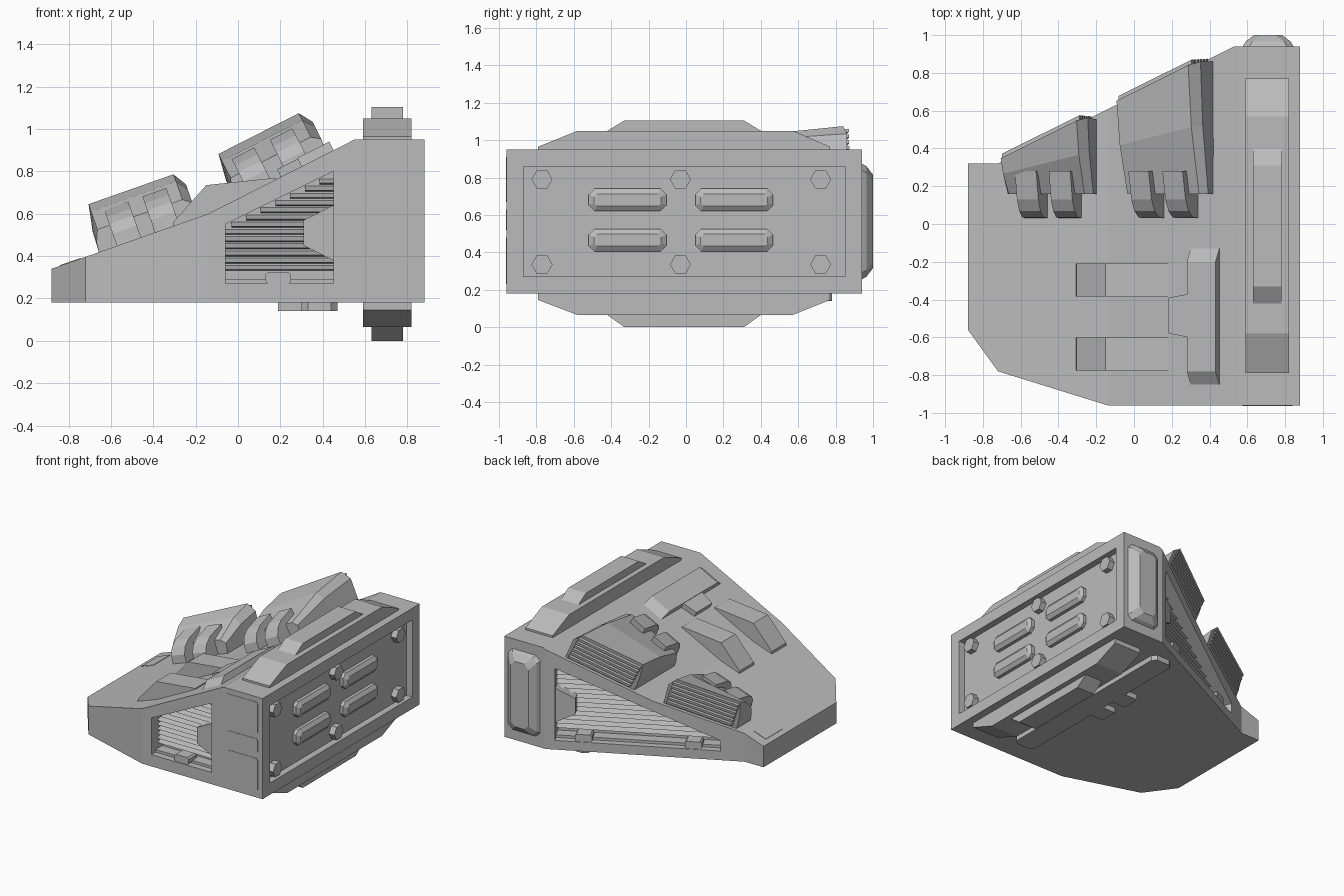
import bpy, bmesh, math
from mathutils import Vector, Matrix

if "Cube" in bpy.data.objects:
    bpy.data.objects.remove(bpy.data.objects["Cube"], do_unlink=True)

grey = bpy.data.materials.new("hull grey")
grey.use_nodes = True
grey.diffuse_color = (0.5, 0.5, 0.5, 1)
grey.node_tree.nodes["Principled BSDF"].inputs["Base Color"].default_value = (0.5, 0.5, 0.5, 1)


def loft(name, rings):
    """Closed solid through matching rings of points."""
    bm = bmesh.new()
    vs = [[bm.verts.new(p) for p in ring] for ring in rings]
    n = len(vs[0])
    for r, q in zip(vs, vs[1:]):
        for i in range(n):
            bm.faces.new((r[i], r[(i + 1) % n], q[(i + 1) % n], q[i]))
    bm.faces.new(vs[0])
    bm.faces.new(vs[-1])
    bmesh.ops.recalc_face_normals(bm, faces=bm.faces)
    mesh = bpy.data.meshes.new(name)
    bm.to_mesh(mesh)
    bm.free()
    mesh.materials.append(grey)
    obj = bpy.data.objects.new(name, mesh)
    bpy.context.collection.objects.link(obj)
    return obj


def frame(origin, a, b, c):
    m = Matrix((a, b, c)).transposed().to_4x4()
    m.translation = Vector(origin)
    return m


def prism(name, fr, pts, c0, c1):
    return loft(name, [[fr @ Vector((a, b, c)) for a, b in pts] for c in (c0, c1)])


def rect(a0, a1, b0, b1, cut=0):
    if not cut:
        return [(a0, b0), (a1, b0), (a1, b1), (a0, b1)]
    return [(a0 + cut, b0), (a1 - cut, b0), (a1, b0 + cut), (a1, b1 - cut),
            (a1 - cut, b1), (a0 + cut, b1), (a0, b1 - cut), (a0, b0 + cut)]


def carve(obj, cutter):
    mod = obj.modifiers.new("cut", "BOOLEAN")
    mod.operation, mod.solver, mod.object = "DIFFERENCE", "EXACT", cutter
    with bpy.context.temp_override(object=obj, active_object=obj, selected_objects=[obj]):
        bpy.ops.object.modifier_apply(modifier=mod.name)
    bpy.data.objects.remove(cutter, do_unlink=True)


X, Y, Z = (1, 0, 0), (0, 1, 0), (0, 0, 1)
roof = [(-0.88, 0.34), (-0.14, 0.60), (0.55, 0.95), (0.88, 0.95)]


def roof_z(x):
    for (x0, z0), (x1, z1) in zip(roof, roof[1:]):
        if x <= x1:
            return z0 + (x - x0) * (z1 - z0) / (x1 - x0)


def slant_y(x):
    return 0.32 + (x + 0.72) * 0.496


# Frames: c points out of each wall
ground = frame((0, 0, 0), X, Y, Z)
along_y = frame((0, 0, 0), X, Z, Y)
along_x = frame((0, 0, 0), Y, Z, X)
front = frame((0, -0.96, 0), X, Z, (0, -1, 0))
side = frame((0.88, 0, 0), Y, Z, X)
back = frame((0, 0.94, 0), X, Z, Y)
d = Vector((1.25, 0.62, 0)).normalized()
slant = frame((-0.72, 0.32, 0), d, Z, (-d.y, d.x, 0))

# Wedge hull: outline raised, then cut to the sloping roof
outline = [(-0.88, -0.56), (-0.72, -0.78), (-0.14, -0.96), (0.88, -0.96),
           (0.88, 0.94), (0.53, 0.94), (-0.72, 0.32), (-0.88, 0.32)]
hull = prism("hull", ground, outline, 0.18, 1.2)
above = [(-1, roof_z(-1))] + roof[1:3] + [(1, 0.95), (1, 1.5), (-1, 1.5)]
carve(hull, prism("cutter", along_y, above, -1.2, 1.2))

# Wall recesses
front_hole = [(-0.06, 0.27), (0.45, 0.27), (0.45, 0.80), (-0.06, 0.55)]
slant_hole = [(0.17, 0.25), (1.33, 0.25), (1.33, 0.80), (0.17, 0.33)]
carve(hull, prism("cutter", front, front_hole, -0.13, 0.05))
carve(hull, prism("cutter", slant, slant_hole, -0.13, 0.05))
carve(hull, prism("cutter", side, rect(-0.87, 0.85, 0.27, 0.86), -0.05, 0.05))

# Vent louvres, tapered block, sill and knobs inside the two vents
for tag, fr, hole, knobs in (("front", front, front_hole, [0.19]),
                             ("rear", slant, slant_hole, [0.36, 1.13])):
    (a0, b0), (a1, _), (_, b2), (_, b3) = hole
    z = b0 + 0.06
    while z < b2 - 0.05:
        left = a0 + max(0, (z + 0.03 - b3) / (b2 - b3)) * (a1 - a0)
        loft(tag + "_louvre", [[fr @ Vector(p) for p in
                                ((a, z, -0.14), (a, z + 0.03, -0.14), (a, z + 0.006, -0.07))]
                               for a in (left, a1)])
        z += 0.034
    block = [(a1 - 0.14, 0.45), (a1, 0.38), (a1, 0.64), (a1 - 0.14, 0.57)]
    prism(tag + "_vent_block", fr, block, -0.14, -0.02)
    prism(tag + "_vent_sill", fr, rect(a0, a1, b0, b0 + 0.02), -0.14, -0.05)
    for k in knobs:
        prism(tag + "_vent_knob", fr, rect(k - 0.06, k + 0.06, b0, b0 + 0.055, 0.012), -0.1, -0.005)

# Front cover plates
for z0, z1 in ((0.23, 0.48), (0.52, 0.63), (0.67, 0.91)):
    prism("front_plate", front, rect(0.575, 0.84, z0, z1, 0.012), -0.01, 0.003)

# Rear bulged panel
levels = [(-0.01, 0), (0.025, 0.02), (0.06, 0.065)]
loft("rear_panel", [[back @ Vector((a, b, c)) for a, b in
                     rect(0.57 + i, 0.85 - i, 0.25 + i, 0.88 - i, 0.035)] for c, i in levels])

# Side bolts and raised bars
for y in (-0.77, -0.03, 0.72):
    for z in (0.335, 0.79):
        hexagon = [(y + 0.056 * math.cos(k * math.pi / 3), z + 0.056 * math.sin(k * math.pi / 3))
                   for k in range(6)]
        prism("side_bolt", side, hexagon, -0.06, -0.005)
for y in (-0.52, 0.05):
    for z in (0.405, 0.62):
        loft("side_bar", [[side @ Vector((a, b, c)) for a, b in
                           rect(y + i, y + 0.415 - i, z + i, z + 0.12 - i, 0.03 - i / 2)]
                          for c, i in ((-0.06, 0), (-0.025, 0), (-0.005, 0.028))])

# Stepped rails on the top and underside
for tag, root, lip, deck, crest in (("top", 0.94, 0.965, 1.05, 1.105),
                                    ("bottom", 0.19, 0.145, 0.065, 0)):
    prism(tag + "_rail", along_x, [(-0.79, root), (-0.79, lip), (-0.58, deck),
                                   (0.57, deck), (0.77, lip), (0.77, root)], 0.59, 0.82)
    prism(tag + "_rail_step", along_x, [(-0.42, deck), (-0.33, crest), (0.31, crest), (0.40, deck)],
          0.63, 0.78)

# Underside plate with a notched tab
under = frame((0, 0, 0.14), X, Y, Z)
prism("under_plate", under, rect(0.30, 0.47, -0.76, 0.78, 0.03), 0, 0.05)
for y in (-0.12, 0.12):
    prism("under_tab", under, rect(0.19, 0.31, y, y + 0.14), 0, 0.05)

# Roof fins
for y in (-0.775, -0.385):
    fin = [(-0.31, 0.50), (-0.305, 0.56), (-0.15, 0.735), (0.18, 0.77), (0.18, 0.70)]
    prism("roof_fin", along_y, fin, y, y + 0.175)


def on_roof(x):
    t = math.atan2(roof_z(x + 0.01) - roof_z(x), 0.01)
    c, s = math.cos(t), math.sin(t)
    return frame((x, 0, roof_z(x)), (c, 0, s), Y, (-s, 0, c))


# T-shaped roof bracket
bracket = on_roof(0.3)
loft("roof_bracket_bar", [[bracket @ Vector((a, b, c)) for a, b in
                           rect(0, 0.17, -0.85 + i, -0.13 - i)]
                          for c, i in ((-0.02, 0), (0, 0), (0.045, 0.07))])
prism("roof_bracket_stem", bracket, [(-0.11, -0.58), (0.01, -0.6), (0.01, -0.37), (-0.11, -0.39)],
      -0.02, 0.04)

# Thin hatch near the low edge
prism("roof_hatch", on_roof(-0.8), rect(-0.045, 0.06, 0.04, 0.24), -0.01, 0.003)

# Exhaust pods with slatted rears and clamps
for tag, x, grow, clamps in (("lower", -0.45, 0, (-0.515, -0.335)),
                             ("upper", 0.15, 0.035, (0.105, 0.285))):
    fr = on_roof(x)

    def station(pts, t, squash, inset=0):
        """Ring of points a fraction t of the way from the pod nose to its leaning rear."""
        ring = []
        for u, w in pts:
            rear = slant_y((fr @ Vector((u, 0, w))).x) + 0.2 * w - inset
            ring.append(fr @ Vector((u, 0.16 + (rear - 0.16) * t, w * squash)))
        return ring

    r = 0.235 + grow
    section = [(-0.22 + grow, -0.03), (-0.215 + grow, 0.10), (-0.19 + grow, 0.23),
               (r, 0.23), (r + 0.04, 0.165), (r + 0.03, -0.03)]
    loft(tag + "_pod", [station(section, 0, 0.45), station(section, 0.5, 0.84),
                        station(section, 1, 1, 0.025)])
    for k in range(6):
        slat = rect(-0.19 + grow, r + 0.01, 0.02 + k * 0.034, 0.038 + k * 0.034)
        loft(tag + "_pod_slat", [station(slat, 1, 1, i) for i in (0.04, 0)])
    for cx in clamps:
        shape = [(0.28, -0.02), (0.03, -0.02), (0.035, 0.06), (0.07, 0.11), (0.13, 0.145), (0.28, 0.18)]
        loft(tag + "_pod_clamp", [[on_roof(cx) @ Vector((u, y, w)) for y, w in shape]
                                  for u in (-0.06, 0.06)])
